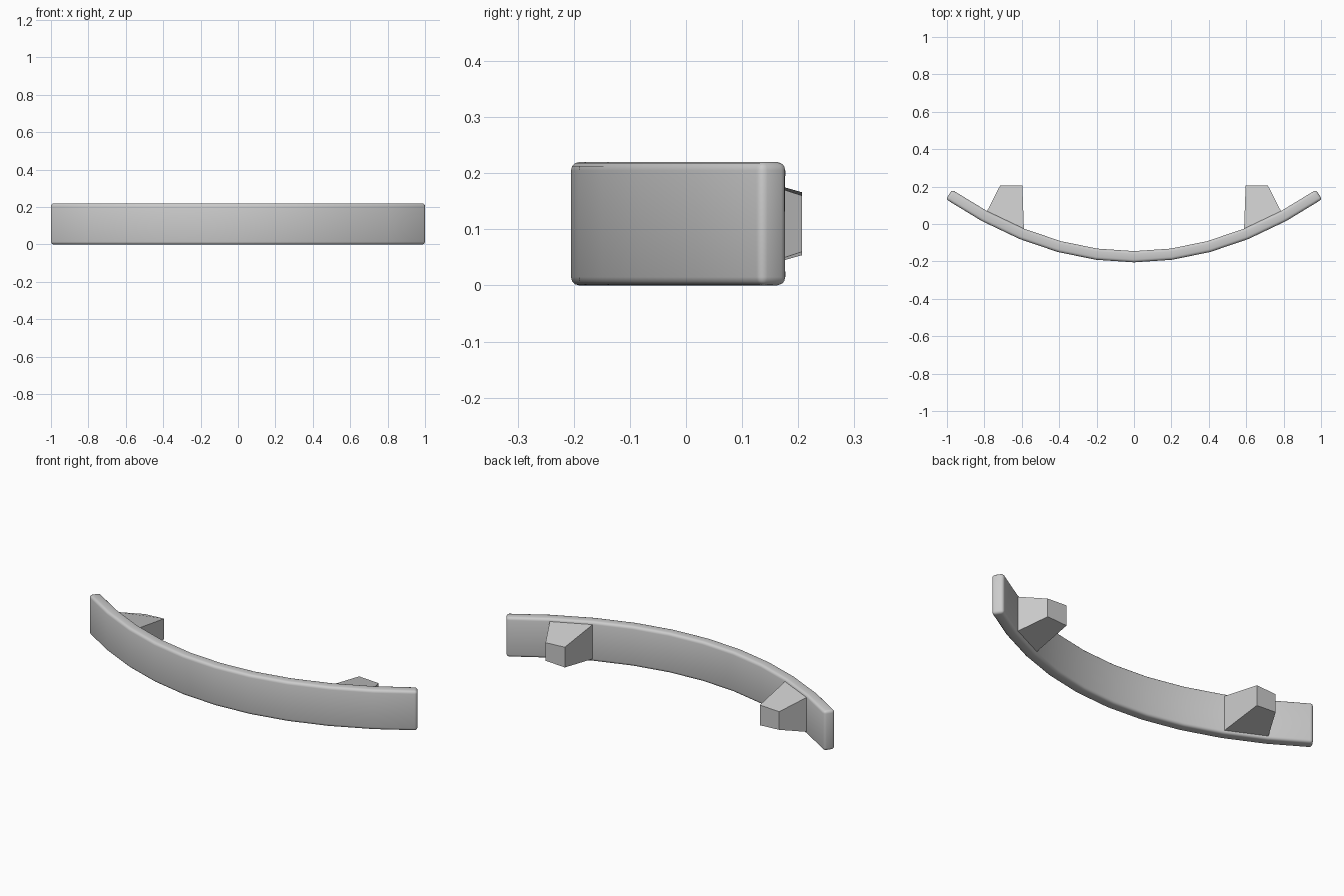
import bpy
from mathutils import Vector

if "Cube" in bpy.data.objects:
    bpy.data.objects.remove(bpy.data.objects["Cube"])

HEIGHT, HALF_T, ROUND = 0.22, 0.03, 0.015


def offset_point(x, side):
    """Point on the front (-1) or back (+1) side of the curved centre line."""
    normal = Vector((-0.68 * x, 1.0)).normalized()
    return Vector((x, -0.175 + 0.34 * x * x)) + normal * HALF_T * side


def make_object(name, verts, faces):
    mesh = bpy.data.meshes.new(name)
    mesh.from_pydata(verts, [], faces)
    obj = bpy.data.objects.new(name, mesh)
    bpy.context.collection.objects.link(obj)
    return obj


# Curved bar: a rectangular section swept along the arc
stations = [-0.989] + [i * 0.2 for i in range(-4, 5)] + [0.989]
verts, faces = [], []
for x in stations:
    f, b = offset_point(x, -1), offset_point(x, 1)
    verts += [(f.x, f.y, 0), (b.x, b.y, 0), (b.x, b.y, HEIGHT), (f.x, f.y, HEIGHT)]
for s in range(len(stations) - 1):
    for k in range(4):
        n = (k + 1) % 4
        faces.append((4 * s + k, 4 * s + n, 4 * s + 4 + n, 4 * s + 4 + k)[::-1])
last = 4 * (len(stations) - 1)
faces += [(3, 2, 1, 0)[::-1], (last + 3, last + 2, last + 1, last)]
bar = make_object("curved_bar", verts, faces)

# Rounded outer edges
bevel = bar.modifiers.new("rounding", 'BEVEL')
bevel.width = ROUND
bevel.segments = 3
bevel.limit_method = 'ANGLE'
bevel.angle_limit = 0.8

# Consistent outward normals and smooth shading on the bar
bpy.context.view_layer.objects.active = bar
bar.select_set(True)
bpy.ops.object.mode_set(mode='EDIT')
bpy.ops.mesh.select_all(action='SELECT')
bpy.ops.mesh.normals_make_consistent(inside=False)
bpy.ops.object.mode_set(mode='OBJECT')
bpy.ops.object.modifier_apply(modifier="rounding")
bpy.ops.object.shade_smooth_by_angle(angle=0.7)

# Tapered mounting bracket rising from one back segment of the bar, mirrored
inner, outer = offset_point(0.6, 1), offset_point(0.8, 1)
mid = HEIGHT / 2


def edge_pair(x, y, half):
    return [(x, y, mid - half), (x, y, mid + half)]


verts = (edge_pair(inner.x, inner.y, 0.095) + edge_pair(outer.x, outer.y, 0.095)
         + edge_pair(0.715, 0.207, 0.05) + edge_pair(0.597, 0.207, 0.056))
faces = [(0, 1, 7, 6), (6, 7, 5, 4), (4, 5, 3, 2), (1, 3, 5, 7), (0, 6, 4, 2)]
bracket = make_object("mounting_brackets", verts, [f[::-1] for f in faces])
for i, f in enumerate(bracket.data.polygons):
    centre = sum((v.co for v in bracket.data.vertices), Vector()) / 8
    if f.normal.dot(f.center - centre) < 0:
        f.flip()
mirror = bracket.modifiers.new("mirror", 'MIRROR')
mirror.use_axis[0] = True
